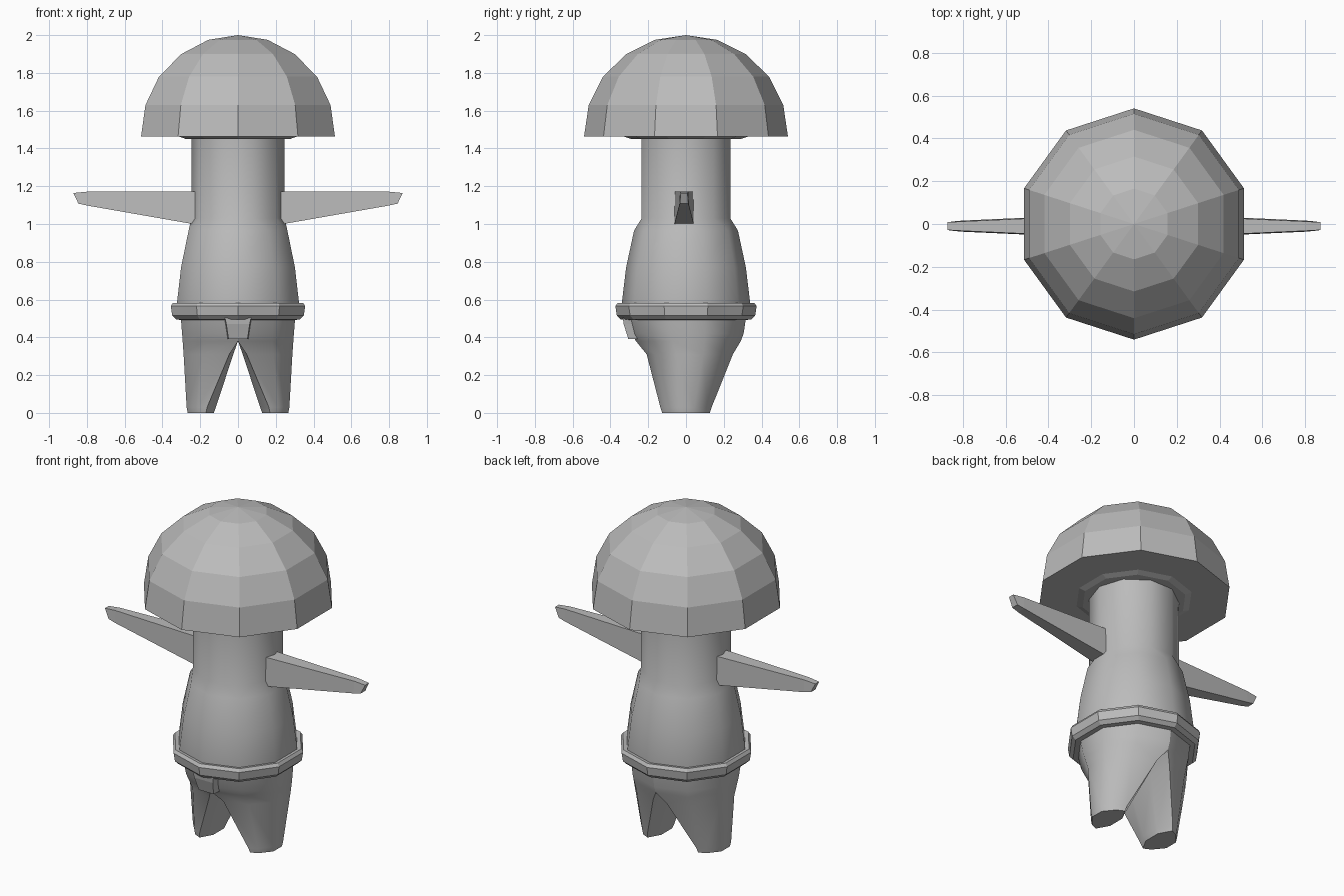
import bpy, bmesh, math

if "Cube" in bpy.data.objects:
    bpy.data.objects.remove(bpy.data.objects["Cube"])

grey = bpy.data.materials.new("plain grey")
grey.diffuse_color = (0.5, 0.5, 0.5, 1)
grey.use_nodes = True
grey.node_tree.nodes["Principled BSDF"].inputs["Base Color"].default_value = grey.diffuse_color


def loft(name, rings, cap_start=True, cap_end=True, closed=False, skip=None, smooth=None):
    """Skin a list of equal-length point rings into one object."""
    bm = bmesh.new()
    vs = [[bm.verts.new(p) for p in r] for r in rings]
    n = len(rings[0])
    pairs = list(zip(vs, vs[1:])) + ([(vs[-1], vs[0])] if closed else [])
    for a, b in pairs:
        for i in range(n):
            j = (i + 1) % n
            quad = (a[i], a[j], b[j], b[i])
            if not (skip and skip(quad)):
                bm.faces.new(quad)
    if cap_start and not closed:
        bm.faces.new(vs[0])
    if cap_end and not closed:
        bm.faces.new(vs[-1])
    bmesh.ops.remove_doubles(bm, verts=bm.verts, dist=1e-5)
    bmesh.ops.recalc_face_normals(bm, faces=bm.faces)
    me = bpy.data.meshes.new(name)
    bm.to_mesh(me)
    bm.free()
    me.materials.append(grey)
    ob = bpy.data.objects.new(name, me)
    bpy.context.collection.objects.link(ob)
    if smooth:
        bpy.ops.object.select_all(action='DESELECT')
        ob.select_set(True)
        bpy.context.view_layer.objects.active = ob
        bpy.ops.object.shade_smooth_by_angle(angle=math.radians(smooth))
    return ob


def decagon(r, z, turn=90):
    return [(r * math.cos(math.radians(turn + 36 * i)),
             r * math.sin(math.radians(turn + 36 * i)), z) for i in range(10)]


# Mushroom cap with a flat underside
loft("cap", [decagon(r, z) for r, z in (
    (0.24, 1.45), (0.29, 1.45), (0.325, 1.462), (0.54, 1.462), (0.515, 1.63), (0.44, 1.78),
    (0.315, 1.90), (0.165, 1.975), (0.0, 2.0))], cap_end=False)

# Torso: neck ring is turned half a side against the belly rings
loft("torso", [decagon(0.335, 0.53), decagon(0.34, 0.58), decagon(0.317, 0.77),
               decagon(0.275, 0.965), decagon(0.247, 1.03, 72), decagon(0.247, 1.455, 72)],
     smooth=40)

# Belt band
loft("belt", [decagon(r, z) for r, z in (
    (0.31, 0.575), (0.362, 0.583), (0.374, 0.565), (0.366, 0.515), (0.345, 0.495), (0.30, 0.49))],
    closed=True)

# Tapered front tab hanging from the belt
loft("belt_tab", [[(-w, f, z), (w, f, z), (w * 1.1, b, z), (-w * 1.1, b, z)] for w, f, b, z in (
    (0.07, -0.335, -0.26, 0.51), (0.062, -0.33, -0.26, 0.47), (0.05, -0.305, -0.25, 0.39))])


# Trouser legs: each starts as half of the hip decagon
HALF = ((0, -1), (.618, -.809), (1, -.309), (1, .309), (.618, .809), (0, 1), (0, .4), (0, -.4))


def leg_ring(s, xi, xo, y0, y1, z, pull):
    ring = []
    for i, (u, v) in enumerate(HALF):
        if i in (0, 5):          # soften the inner corners lower down
            u, v = u + pull, v * (1 - pull * 0.1)
        ring.append((s * (xi + (xo - xi) * u), (y0 + y1) / 2 + (y1 - y0) / 2 * v, z))
    return ring


for s, side in ((-1, "left"), (1, "right")):
    rings = [leg_ring(s, *a) for a in (
        (0, 0.304, -0.32, 0.32, 0.52, 0), (0, 0.296, -0.29, 0.305, 0.42, 0),
        (0, 0.293, -0.265, 0.29, 0.38, 0), (0.025, 0.288, -0.21, 0.25, 0.31, 0.08),
        (0.117, 0.272, -0.14, 0.14, 0.03, 0.3), (0.128, 0.266, -0.13, 0.13, 0, 0.3))]
    loft(side + "_leg", rings, cap_start=False, smooth=45,
         skip=lambda q: all(abs(v.co.x) < 1e-6 for v in q))

# Straight tapering arms with a slanted tip
for s, side in ((-1, "left"), (1, "right")):
    loft(side + "_arm", [
        [(s * xb, y0, zb), (s * xb, y1, zb), (s * xt, y1 - 0.004, zt), (s * xt, y0 + 0.004, zt)]
        for xb, xt, y0, y1, zb, zt in (
            (0.20, 0.20, -0.063, 0.043, 0.993, 1.172),
            (0.80, 0.80, -0.036, 0.016, 1.098, 1.171),
            (0.845, 0.872, -0.032, 0.012, 1.108, 1.164))])
